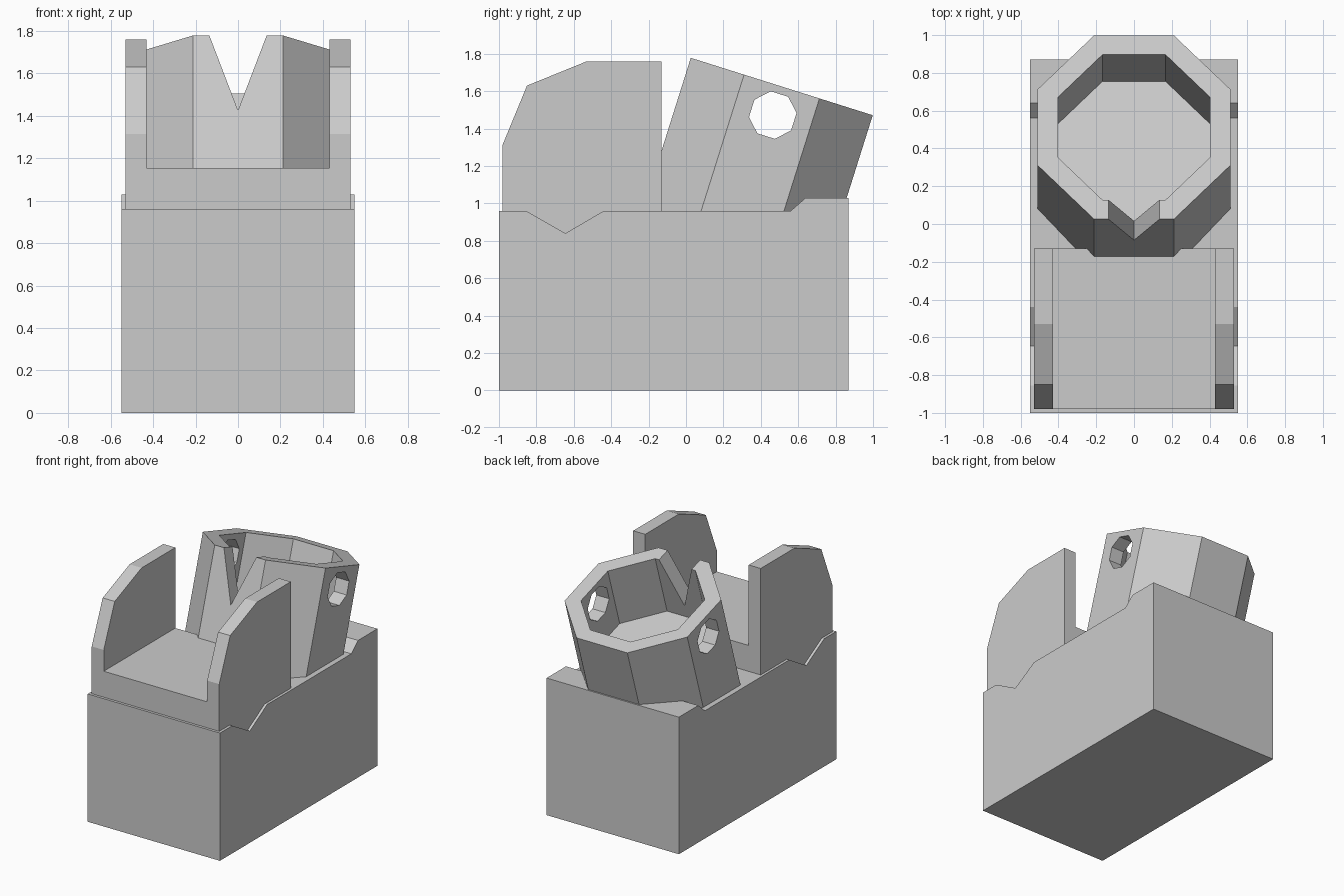
import bpy, bmesh, math
from mathutils import Vector, Matrix

if "Cube" in bpy.data.objects:
    bpy.data.objects.remove(bpy.data.objects["Cube"])

TILT = Matrix.Translation((0, 0.512, 1.625)) @ Matrix.Rotation(math.radians(-17.5), 4, 'X')


def prism(name, points, push, matrix=Matrix()):
    """Flat polygon pushed along a vector into a closed solid."""
    bm = bmesh.new()
    face = bm.faces.new([bm.verts.new(p) for p in points])
    ext = bmesh.ops.extrude_face_region(bm, geom=[face], use_keep_orig=True)
    top = [g for g in ext['geom'] if isinstance(g, bmesh.types.BMVert)]
    bmesh.ops.translate(bm, verts=top, vec=Vector(push))
    bmesh.ops.recalc_face_normals(bm, faces=bm.faces)
    mesh = bpy.data.meshes.new(name)
    bm.to_mesh(mesh)
    bm.free()
    obj = bpy.data.objects.new(name, mesh)
    bpy.context.collection.objects.link(obj)
    obj.matrix_world = matrix
    return obj


def side_profile(name, yz, x0, x1):
    return prism(name, [(x0, y, z) for y, z in yz], (x1 - x0, 0, 0))


def octagon(apothem):
    r = apothem / math.cos(math.pi / 8)
    return [(r * math.cos(a), r * math.sin(a))
            for a in (math.pi / 8 + i * math.pi / 4 for i in range(8))]


def cut(obj, cutter):
    cutter.hide_render = True
    mod = obj.modifiers.new("cut", 'BOOLEAN')
    mod.operation = 'DIFFERENCE'
    mod.solver = 'EXACT'
    mod.object = cutter
    bpy.context.view_layer.objects.active = obj
    bpy.ops.object.modifier_apply(modifier=mod.name)
    bpy.data.objects.remove(cutter, do_unlink=True)


# Main block with the notched and stepped top edge
side_profile("base_block", [(-1, 0), (0.87, 0), (0.87, 1.03), (0.64, 1.03), (0.56, 0.96),
                            (-0.44, 0.96), (-0.645, 0.84), (-0.855, 0.96), (-1, 0.96)],
             -0.55, 0.55)

# Raised floor between the side walls
side_profile("raised_floor", [(-0.98, 0.8), (-0.13, 0.8), (-0.13, 1.155), (-0.98, 1.155)],
             -0.43, 0.43)

# Chamfered side walls
wall = [(-0.98, 0.8), (-0.13, 0.8), (-0.13, 1.76), (-0.53, 1.76), (-0.85, 1.63), (-0.98, 1.315)]
for label, s in (("left", -1), ("right", 1)):
    side_profile(label + "_wall", wall, s * 0.43, s * 0.53)

# Tilted octagonal cup
cup = prism("tilted_cup", [(x, y, 0) for x, y in octagon(0.51)], (0, 0, -0.9), TILT)
bpy.context.view_layer.update()

# Cup cavity, front V notch and side holes
cavity = prism("cavity_cutter", [(x, y, -0.47) for x, y in octagon(0.403)], (0, 0, 0.7), TILT)
notch = prism("notch_cutter", [(0, -0.7, -0.37), (0.27, -0.7, 0.37), (-0.27, -0.7, 0.37)],
              (0, 0.7, 0), TILT)
holes = prism("hole_cutter", [(-0.8, y, z - 0.16) for y, z in octagon(0.118)], (1.6, 0, 0), TILT)
for cutter in (cavity, notch, holes):
    cut(cup, cutter)
